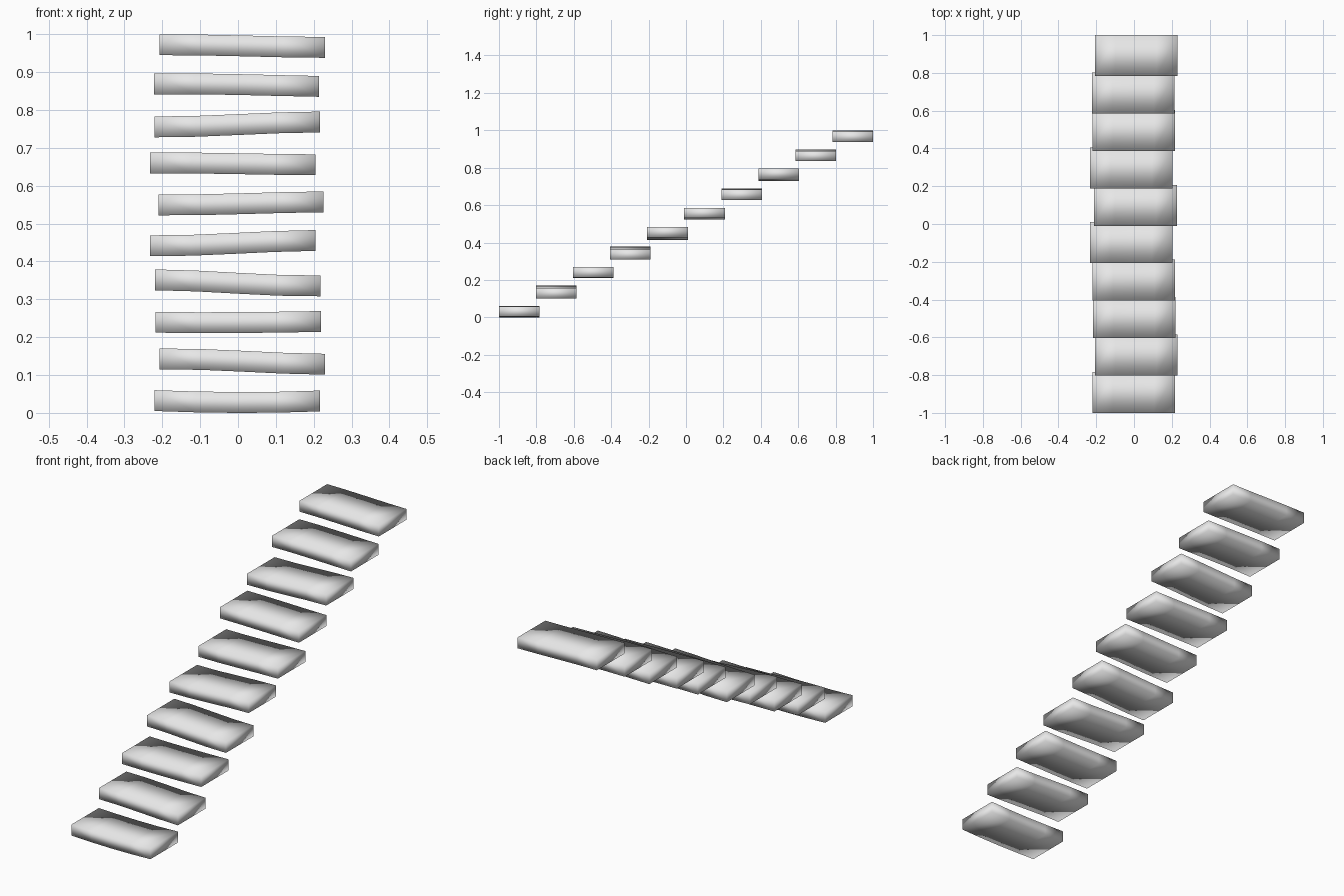
import bpy, bmesh, math

cube = bpy.data.objects.get("Cube")
if cube:
    bpy.data.objects.remove(cube, do_unlink=True)

# Plain light grey stone
stone = bpy.data.materials.new("light_grey_stone")
stone.use_nodes = True
stone.diffuse_color = (0.8, 0.8, 0.8, 1)
stone.node_tree.nodes["Principled BSDF"].inputs["Base Color"].default_value = (0.8, 0.8, 0.8, 1)

WIDTH, DEPTH, THICK = 0.437, 0.217, 0.055
PITCH = (2 - DEPTH) / 9

# Sideways offset, underside height at the left edge of the front, middle and other edge
STEPS = [
    (-0.002, 0.005, 0.000, 0.004),
    (0.011, 0.115, 0.109, 0.101),
    (0.001, 0.212, 0.211, 0.214),
    (-0.001, 0.324, 0.315, 0.308),
    (-0.014, 0.414, 0.420, 0.428),
    (0.008, 0.522, 0.525, 0.530),
    (-0.014, 0.633, 0.631, 0.628),
    (-0.002, 0.728, 0.734, 0.741),
    (-0.004, 0.841, 0.840, 0.835),
    (0.011, 0.945, 0.942, 0.938),
]


def make_step(index, offset, start, middle, end):
    """Floating slab, cut across its width and gently warped."""
    bm = bmesh.new()
    bmesh.ops.create_cube(bm, size=1)
    for cut in (-0.25, 0, 0.25):
        bmesh.ops.bisect_plane(bm, geom=bm.verts[:] + bm.edges[:] + bm.faces[:],
                               plane_co=(cut, 0, 0), plane_no=(1, 0, 0))
    mean = (start + end) / 2
    for v in bm.verts:
        t = v.co.x * 2
        warp = mean + math.sin(t * math.pi / 2) * (end - start) / 2
        warp += (middle - mean) * (1 - t * t)
        v.co.x = v.co.x * WIDTH + offset
        v.co.y = v.co.y * DEPTH - 1 + DEPTH / 2 + index * PITCH
        v.co.z = (v.co.z + 0.5) * THICK + warp
    for f in bm.faces:
        f.smooth = True
    bmesh.ops.recalc_face_normals(bm, faces=bm.faces)
    mesh = bpy.data.meshes.new(f"step_{index + 1}")
    bm.to_mesh(mesh)
    bm.free()
    mesh.materials.append(stone)
    bpy.context.collection.objects.link(bpy.data.objects.new(mesh.name, mesh))


# Straight flight of ten steps
for i, step in enumerate(STEPS):
    make_step(i, *step)
